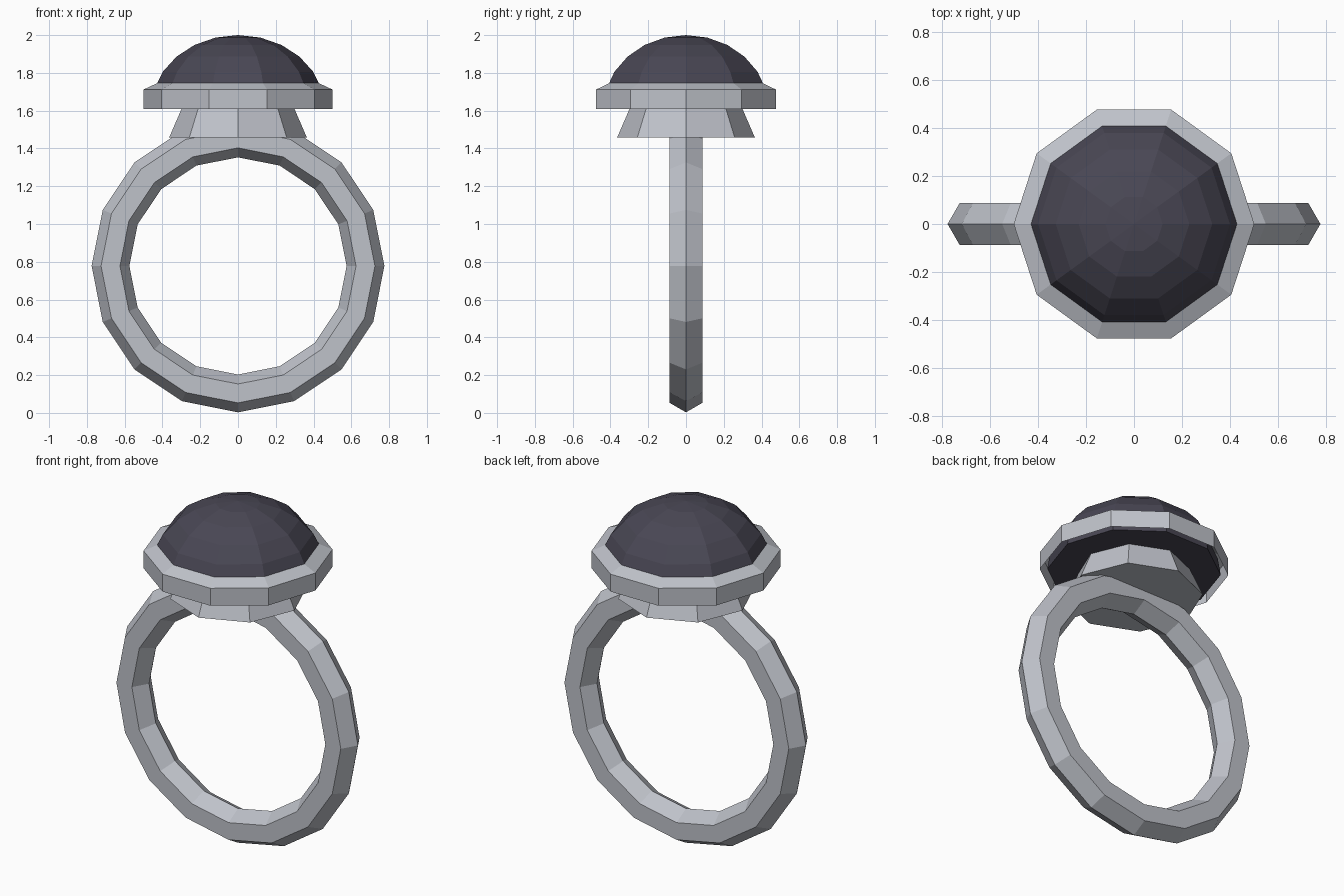
import bpy, math

if "Cube" in bpy.data.objects:
    bpy.data.objects.remove(bpy.data.objects["Cube"])


def material(name, colour):
    m = bpy.data.materials.new(name)
    m.diffuse_color = (*colour, 1)
    m.use_nodes = True
    m.node_tree.nodes["Principled BSDF"].inputs["Base Color"].default_value = m.diffuse_color
    return m


silver = material("silver metal", (0.52, 0.54, 0.59))
dark = material("dark stone", (0.066, 0.062, 0.088))


def add_object(name, verts, faces, mat):
    mesh = bpy.data.meshes.new(name)
    mesh.from_pydata(verts, [], faces)
    mesh.materials.append(mat)
    obj = bpy.data.objects.new(name, mesh)
    bpy.context.collection.objects.link(obj)
    return obj


def lathe(name, profile, sides, mat, cap_bottom=True, cap_top=True):
    """Spin (radius, z) points, listed bottom to top, around the z axis."""
    verts, faces = [], []
    for r, z in profile:
        for i in range(sides):
            a = math.tau * i / sides
            verts.append((r * math.cos(a), r * math.sin(a), z))
    for k in range(len(profile) - 1):
        for i in range(sides):
            j = (i + 1) % sides
            faces.append((k * sides + i, k * sides + j,
                          (k + 1) * sides + j, (k + 1) * sides + i))
    if cap_bottom:
        faces.append(tuple(reversed(range(sides))))
    last = (len(profile) - 1) * sides
    if cap_top == "point":
        verts.append((0, 0, 2.0))
        for i in range(sides):
            faces.append((last + i, last + (i + 1) % sides, len(verts) - 1))
    elif cap_top:
        faces.append(tuple(range(last, last + sides)))
    return add_object(name, verts, faces, mat)


# Band: upright hoop with a hexagonal cross-section
MAJOR, MINOR, STEPS, SIDES = 0.675, 0.1, 16, 6
verts, faces = [], []
for i in range(STEPS):
    a = math.tau * i / STEPS
    for j in range(SIDES):
        b = math.tau * j / SIDES
        r = MAJOR + MINOR * math.cos(b)
        verts.append((r * math.cos(a), MINOR * math.sin(b), 0.778 + r * math.sin(a)))
        n, m = (i + 1) % STEPS, (j + 1) % SIDES
        faces.append((i * SIDES + j, i * SIDES + m, n * SIDES + m, n * SIDES + j))
add_object("band", verts, faces, silver)

# Tapered eight-sided base under the stone
lathe("stone_base", [(0.365, 1.457), (0.29, 1.63)], 8, silver)

# Ten-sided collar with a sloped upper lip, open underneath
lathe("collar", [(0.5, 1.61), (0.5, 1.712), (0.427, 1.746)], 10, silver,
      cap_bottom=False, cap_top=False)

# Flattened faceted dome stone with a flat underside
dome = [(0.46 * math.cos(math.radians(15 * k)),
         1.612 + 0.388 * math.sin(math.radians(15 * k))) for k in range(6)]
lathe("stone", dome, 10, dark, cap_top="point")
